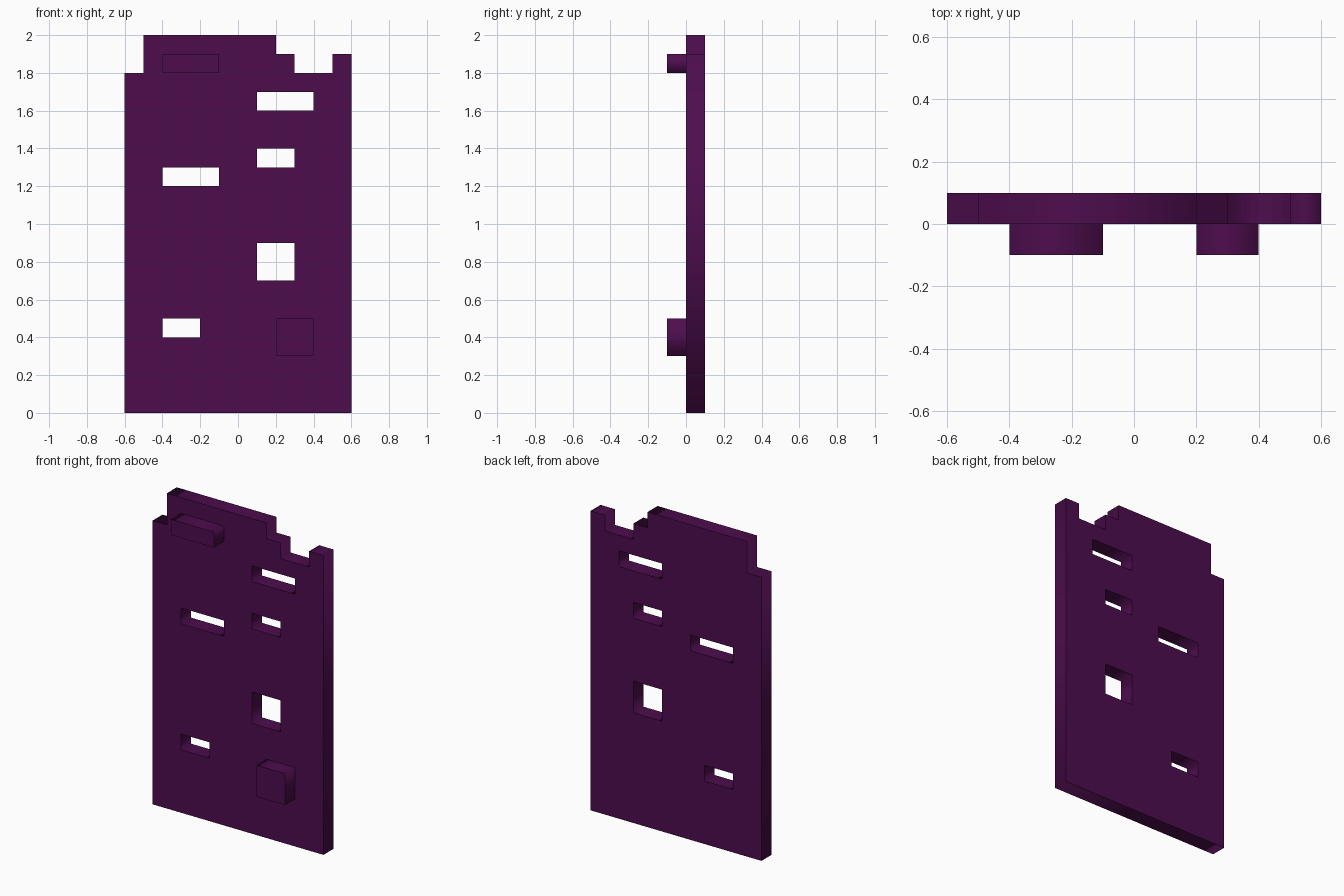
import bpy

if "Cube" in bpy.data.objects:
    bpy.data.objects.remove(bpy.data.objects["Cube"])

purple = bpy.data.materials.new("dark_purple")
purple.diffuse_color = (0.075, 0.004, 0.075, 1)
purple.use_nodes = True
purple.node_tree.nodes["Principled BSDF"].inputs["Base Color"].default_value = purple.diffuse_color


def rect(x0, x1, z0, z1):
    return [(x0, z0), (x1, z0), (x1, z1), (x0, z1)]


def slab(name, loops, y0, y1):
    """Extrude x-z outlines (first outer, rest holes) from y0 to y1."""
    cu = bpy.data.curves.new(name, 'CURVE')
    cu.dimensions = '2D'
    cu.fill_mode = 'BOTH'
    cu.extrude = (y1 - y0) / 2
    for pts in loops:
        s = cu.splines.new('POLY')
        s.points.add(len(pts) - 1)
        for p, (x, z) in zip(s.points, pts):
            p.co = (x, z, 0, 1)
        s.use_cyclic_u = True
    cu.materials.append(purple)
    ob = bpy.data.objects.new(name, cu)
    bpy.context.collection.objects.link(ob)
    ob.rotation_euler.x = 1.5707963
    ob.location.y = (y0 + y1) / 2
    bpy.ops.object.select_all(action='DESELECT')
    ob.select_set(True)
    bpy.context.view_layer.objects.active = ob
    bpy.ops.object.convert(target='MESH')
    bpy.ops.object.transform_apply(location=True, rotation=True, scale=True)
    bpy.context.object.data.shade_flat()


# Wall with broken, stepped top edge
outline = [(-0.6, 0), (0.6, 0), (0.6, 1.9), (0.5, 1.9), (0.5, 1.8), (0.3, 1.8),
           (0.3, 1.9), (0.2, 1.9), (0.2, 2), (-0.5, 2), (-0.5, 1.8), (-0.6, 1.8)]
# Window openings
windows = [rect(-0.4, -0.1, 1.2, 1.3), rect(0.1, 0.4, 1.6, 1.7),
           rect(0.1, 0.3, 1.3, 1.4), rect(0.1, 0.3, 0.7, 0.9),
           rect(-0.4, -0.2, 0.4, 0.5)]
slab("wall", [outline] + windows, 0, 0.1)

# Raised blocks on the front
slab("upper_block", [rect(-0.4, -0.1, 1.8, 1.9)], -0.1, 0.02)
slab("lower_block", [rect(0.2, 0.4, 0.3, 0.5)], -0.1, 0.02)
